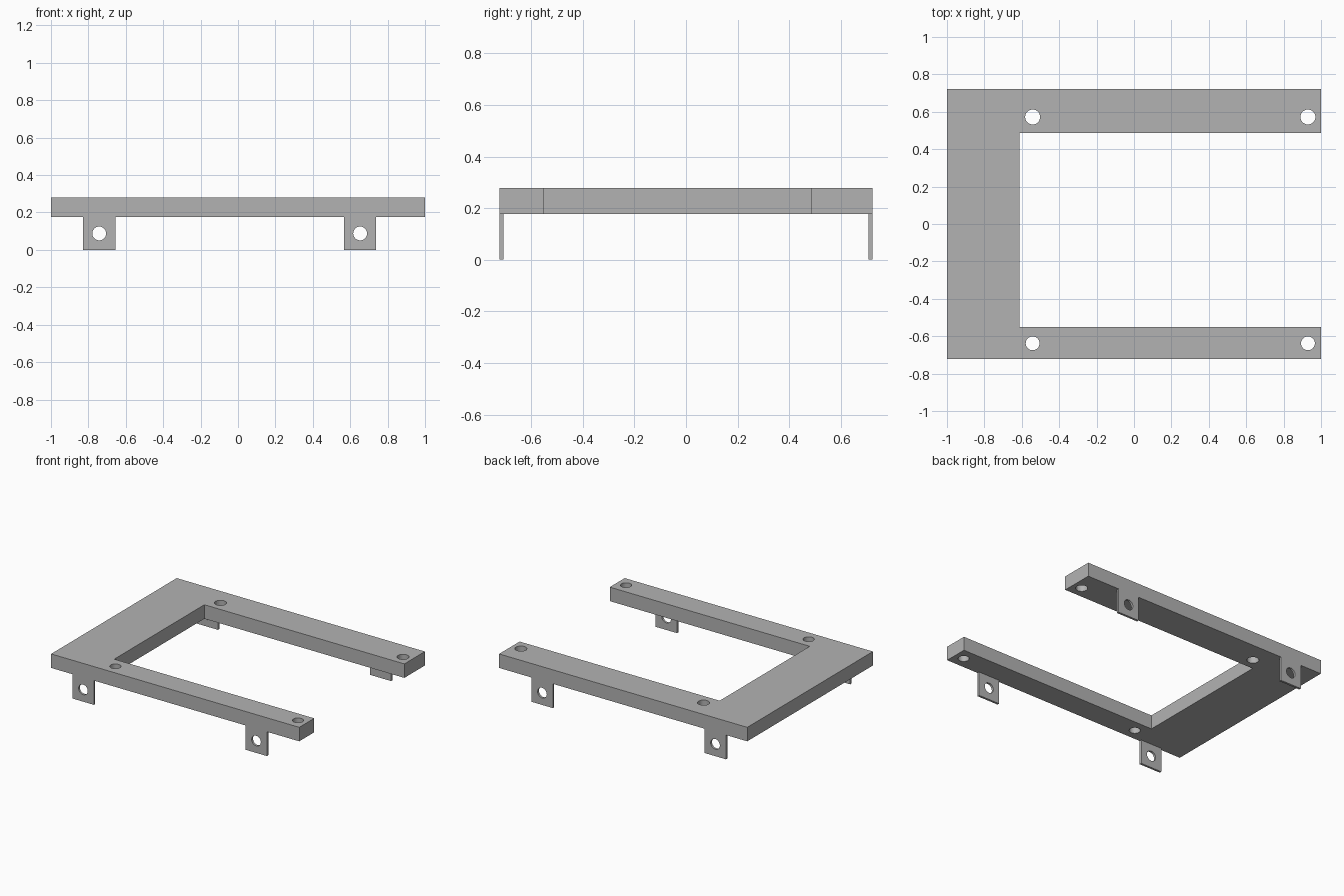
import bpy
import bmesh
from math import cos, sin, tau, pi
from mathutils import Matrix

if "Cube" in bpy.data.objects:
    bpy.data.objects.remove(bpy.data.objects["Cube"], do_unlink=True)

grey = bpy.data.materials.new("plain_grey")
grey.use_nodes = True
grey.diffuse_color = (0.45, 0.45, 0.45, 1)
grey.node_tree.nodes["Principled BSDF"].inputs["Base Color"].default_value = grey.diffuse_color

HALF_DEPTH = 0.723
PLATE_BOTTOM, PLATE_TOP = 0.177, 0.279


def circle(x, y, radius, sides=32):
    return [(x + radius * cos(tau * i / sides), y + radius * sin(tau * i / sides))
            for i in range(sides)]


def rectangle(x0, x1, y0, y1):
    return [(x0, y0), (x1, y0), (x1, y1), (x0, y1)]


def extruded(name, outline, holes, thickness, matrix):
    """Flat outline with holes, extruded about its own plane, then placed."""
    curve = bpy.data.curves.new(name + "_profile", "CURVE")
    curve.dimensions = "2D"
    curve.fill_mode = "BOTH"
    curve.extrude = thickness / 2
    for loop in [outline] + holes:
        spline = curve.splines.new("POLY")
        spline.points.add(len(loop) - 1)
        for point, (x, y) in zip(spline.points, loop):
            point.co = (x, y, 0, 1)
        spline.use_cyclic_u = True
    helper = bpy.data.objects.new(name + "_profile", curve)
    bpy.context.collection.objects.link(helper)
    graph = bpy.context.evaluated_depsgraph_get()
    mesh = bpy.data.meshes.new_from_object(helper.evaluated_get(graph))
    bpy.data.objects.remove(helper, do_unlink=True)

    # Weld caps to walls and place the part
    bm = bmesh.new()
    bm.from_mesh(mesh)
    bmesh.ops.remove_doubles(bm, verts=bm.verts, dist=0.0001)
    bmesh.ops.transform(bm, matrix=matrix, verts=bm.verts)
    bmesh.ops.recalc_face_normals(bm, faces=bm.faces)
    for face in bm.faces:
        face.smooth = False
        face.material_index = 0
    bm.to_mesh(mesh)
    bm.free()
    mesh.materials.clear()
    mesh.materials.append(grey)
    part = bpy.data.objects.new(name, mesh)
    mesh.name = name
    bpy.context.collection.objects.link(part)
    return part


# C-shaped plate with a screw hole near each end of both arms
outline = [(-1, -HALF_DEPTH), (1, -HALF_DEPTH), (1, -0.551), (-0.612, -0.551),
           (-0.612, 0.487), (1, 0.487), (1, HALF_DEPTH), (-1, HALF_DEPTH)]
screw_holes = [circle(x, y, r) for x in (-0.542, 0.93)
               for y, r in ((-0.638, 0.037), (0.572, 0.04))]
extruded("frame_plate", outline, screw_holes, PLATE_TOP - PLATE_BOTTOM,
         Matrix.Translation((0, 0, (PLATE_TOP + PLATE_BOTTOM) / 2)))

# Thin mounting tabs, flush with the outer edges of the arms
TAB = 0.016
for side, sign in (("front", -1), ("back", 1)):
    for end, x in (("right", -0.742), ("left", 0.653)):
        place = (Matrix.Translation((x, sign * (HALF_DEPTH - TAB / 2), 0))
                 @ Matrix.Rotation(pi / 2, 4, "X"))
        extruded(f"{side}_{end}_tab", rectangle(-0.086, 0.086, 0, PLATE_BOTTOM),
                 [circle(0, 0.088, 0.037)], TAB, place)
